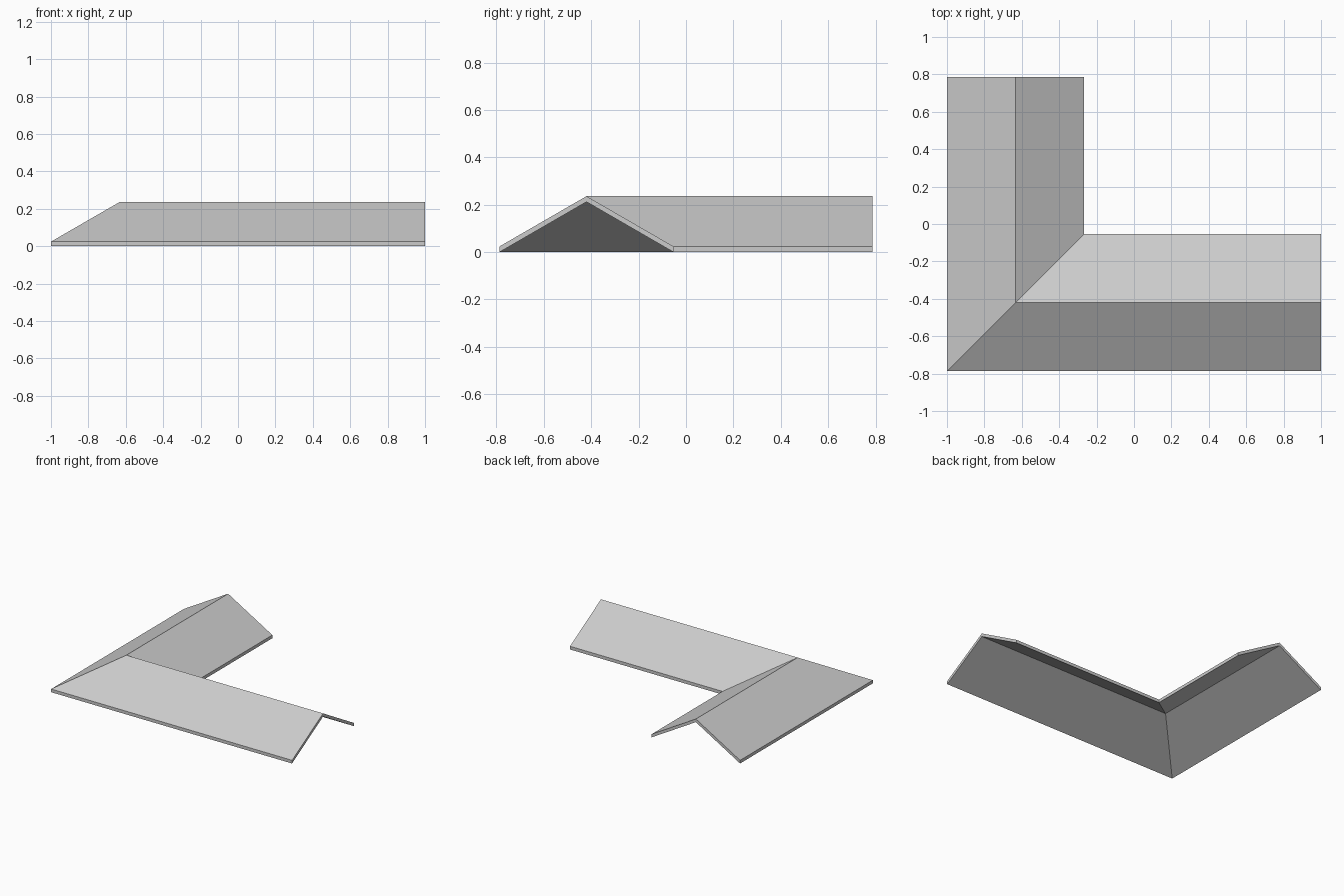
import bpy
import bmesh

cube = bpy.data.objects.get("Cube")
if cube:
    bpy.data.objects.remove(cube, do_unlink=True)

# Overall extents of the L-shaped gable roof
X, Y = 1.0, 0.787
HALF = 0.367        # half the span of each wing
RIDGE = 0.236       # height of the ridge line
THICK = 0.024       # vertical thickness of the roof slab

grey = bpy.data.materials.new("roof_grey")
grey.use_nodes = True
colour = (0.6, 0.6, 0.6, 1)
grey.diffuse_color = colour
grey.node_tree.nodes["Principled BSDF"].inputs["Base Color"].default_value = colour

# Chevron cross-section: distance from the outer eave, height
profile = [(0, 0), (0, THICK), (HALF, RIDGE), (2 * HALF, THICK),
           (2 * HALF, 0), (HALF, RIDGE - THICK)]

# Stations along the roof: back end, mitred corner, side end
stations = [
    lambda d, z: (-X + d, Y, z),
    lambda d, z: (-X + d, -Y + d, z),
    lambda d, z: (X, -Y + d, z),
]

bm = bmesh.new()
rings = [[bm.verts.new(place(d, z)) for d, z in profile] for place in stations]
count = len(profile)

# Slopes, undersides and eaves of both wings
for a, b in zip(rings, rings[1:]):
    for i in range(count):
        j = (i + 1) % count
        bm.faces.new((a[i], a[j], b[j], b[i]))

# Gable ends, one strip for each slope
for ring in (rings[0], rings[-1]):
    bm.faces.new((ring[0], ring[1], ring[2], ring[5]))
    bm.faces.new((ring[5], ring[2], ring[3], ring[4]))

bmesh.ops.recalc_face_normals(bm, faces=bm.faces)
mesh = bpy.data.meshes.new("gable_roof")
bm.to_mesh(mesh)
bm.free()
mesh.materials.append(grey)
roof = bpy.data.objects.new("gable_roof", mesh)
bpy.context.collection.objects.link(roof)
